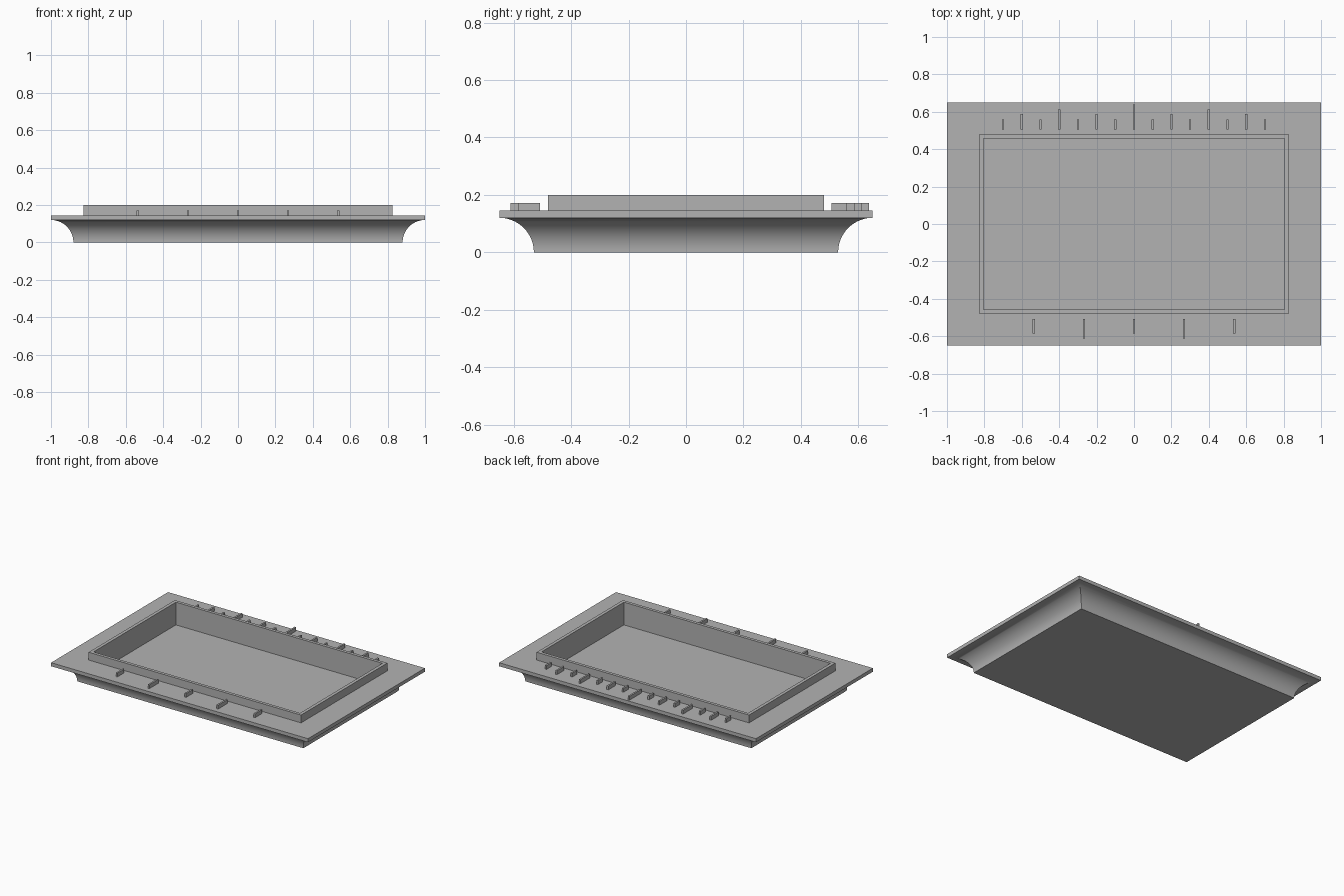
import bpy, bmesh, math

# Remove the default cube
cube = bpy.data.objects.get("Cube")
if cube:
    bpy.data.objects.remove(cube, do_unlink=True)

# Single flat grey
GREY = (0.45, 0.45, 0.45, 1.0)
grey = bpy.data.materials.new("plain_grey")
grey.use_nodes = True
grey.diffuse_color = GREY
grey.node_tree.nodes["Principled BSDF"].inputs["Base Color"].default_value = GREY

HALF_X, HALF_Y = 1.0, 0.65
COVE = 0.12        # radius of the coved underside
PLATE_TOP = 0.145
TICK_TOP = 0.172


def finish(bm, name):
    bmesh.ops.recalc_face_normals(bm, faces=bm.faces)
    mesh = bpy.data.meshes.new(name)
    bm.to_mesh(mesh)
    bm.free()
    mesh.materials.append(grey)
    obj = bpy.data.objects.new(name, mesh)
    bpy.context.collection.objects.link(obj)
    return obj


def stacked_rectangles(name, rings):
    """Skin a closed solid through rectangles given as (half x, half y, z)."""
    bm = bmesh.new()
    loops = [[bm.verts.new((sx * hx, sy * hy, z))
              for sx, sy in ((-1, -1), (1, -1), (1, 1), (-1, 1))]
             for hx, hy, z in rings]
    for low, high in zip(loops, loops[1:]):
        for i in range(4):
            j = (i + 1) % 4
            bm.faces.new((low[i], low[j], high[j], high[i]))
    bm.faces.new(loops[0])
    bm.faces.new(loops[-1])
    return finish(bm, name)


def tick(name, x, y0, y1, width=0.012):
    bm = bmesh.new()
    bmesh.ops.create_cube(bm, size=1)
    bmesh.ops.scale(bm, vec=(width, abs(y1 - y0), TICK_TOP - PLATE_TOP), verts=bm.verts)
    bmesh.ops.translate(bm, vec=(x, (y0 + y1) / 2, (TICK_TOP + PLATE_TOP) / 2), verts=bm.verts)
    return finish(bm, name)


# Tray body: coved foot, flat flange, raised rim and sunken floor
STEPS = 20
rings = []
for i in range(STEPS + 1):
    a = math.pi / 2 * i / STEPS
    inset = COVE * math.cos(a)
    rings.append((HALF_X - inset, HALF_Y - inset, COVE * math.sin(a)))
rings += [
    (HALF_X, HALF_Y, PLATE_TOP),
    (0.827, 0.48, PLATE_TOP),
    (0.827, 0.48, 0.2),
    (0.804, 0.458, 0.2),
    (0.804, 0.458, 0.04),
]
tray = stacked_rectangles("tray_body", rings)
bpy.context.view_layer.objects.active = tray
tray.select_set(True)
bpy.ops.object.shade_smooth_by_angle(angle=math.radians(30))

# Back scale: longer marks at the centre and at even steps
for i in range(-7, 8):
    step = abs(i)
    if step == 0:
        end = 0.638
    elif step == 4:
        end = 0.612
    elif step % 2 == 0:
        end = 0.587
    else:
        end = 0.56
    tick(f"back_tick_{i + 8}", i * 0.1, 0.506, end)

# Front scale: five marks alternating in length
for i in range(-2, 3):
    tick(f"front_tick_{i + 3}", i * 0.268, -0.508, -0.612 if i % 2 else -0.585)
